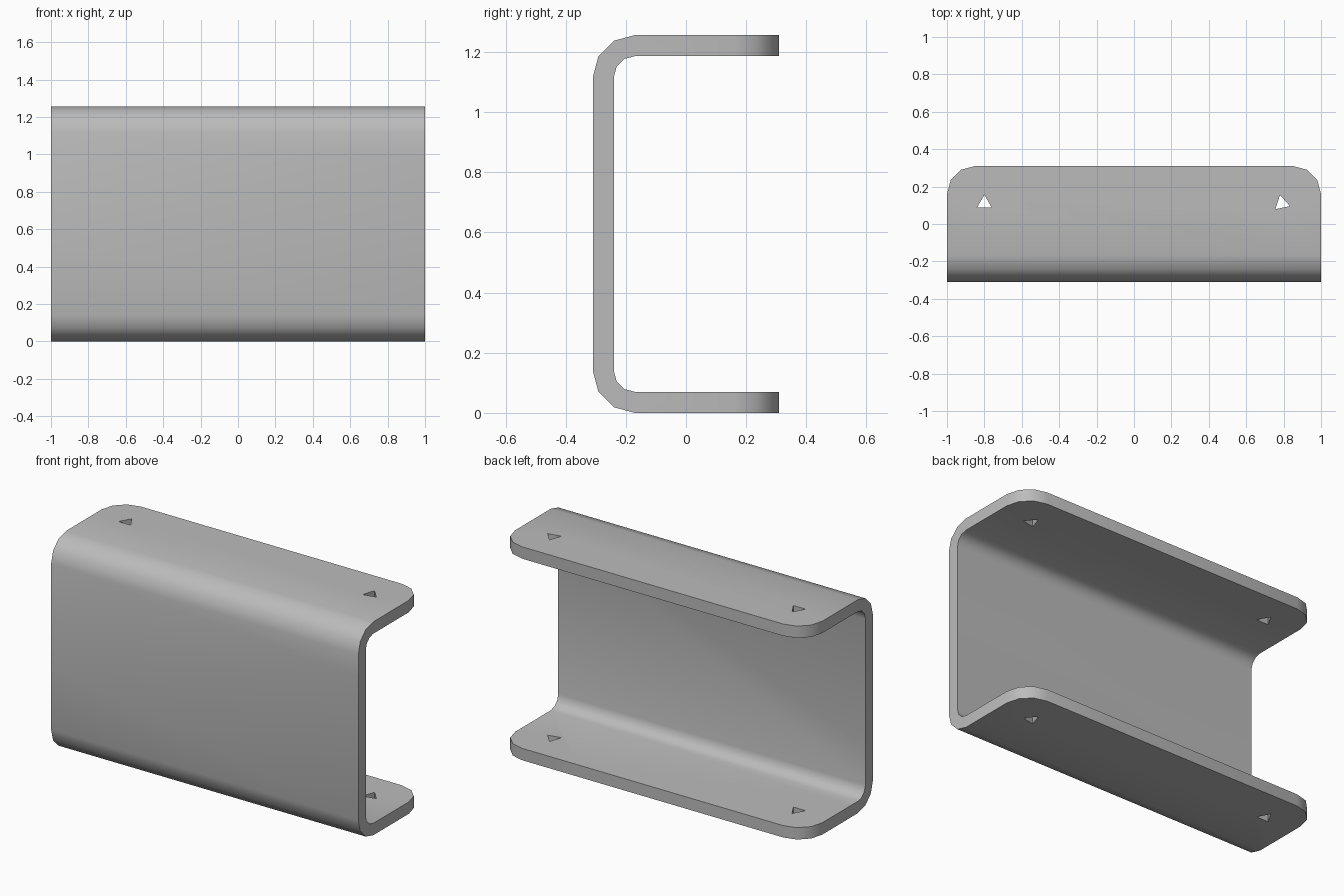
import bpy, bmesh, math
from mathutils import Vector

default = bpy.data.objects.get("Cube")
if default:
    bpy.data.objects.remove(default, do_unlink=True)

W, D, H, T = 1.0, 0.31, 1.256, 0.07   # half width, half depth, height, sheet thickness
BEND = 0.14                           # outer bend radius

grey = bpy.data.materials.new("brushed grey")
grey.use_nodes = True
grey.diffuse_color = (0.5, 0.5, 0.5, 1)
grey.node_tree.nodes["Principled BSDF"].inputs["Base Color"].default_value = (0.5, 0.5, 0.5, 1)


def arc(cx, cy, r, start, end, steps=3):
    """Points along a circular arc, angles in degrees."""
    angles = [math.radians(start + (end - start) * i / steps) for i in range(steps + 1)]
    return [(cx + r * math.cos(a), cy + r * math.sin(a)) for a in angles]


def prism(name, outline, place, sweep):
    """Extrude a 2D outline, placed in space by a function, along a vector."""
    bm = bmesh.new()
    face = bm.faces.new([bm.verts.new(place(u, v)) for u, v in outline])
    moved = bmesh.ops.extrude_face_region(bm, geom=[face])["geom"]
    bmesh.ops.translate(bm, vec=Vector(sweep),
                        verts=[g for g in moved if isinstance(g, bmesh.types.BMVert)])
    bmesh.ops.recalc_face_normals(bm, faces=bm.faces)
    mesh = bpy.data.meshes.new(name)
    bm.to_mesh(mesh)
    bm.free()
    mesh.materials.append(grey)
    obj = bpy.data.objects.new(name, mesh)
    bpy.context.collection.objects.link(obj)
    return obj


def cut(target, cutter, operation):
    """Apply a boolean, then discard the cutter."""
    cutter.hide_render = True
    mod = target.modifiers.new("cut", "BOOLEAN")
    mod.operation, mod.object, mod.solver = operation, cutter, "EXACT"
    bpy.context.view_layer.objects.active = target
    bpy.ops.object.modifier_apply(modifier=mod.name)
    bpy.data.objects.remove(cutter, do_unlink=True)


# C-shaped sheet section with rounded bends
yc = -D + BEND
inner = BEND - T
section = ([(D, H)] + arc(yc, H - BEND, BEND, 90, 180) + arc(yc, BEND, BEND, 180, 270)
           + [(D, 0), (D, T)] + arc(yc, BEND, inner, 270, 180)
           + arc(yc, H - BEND, inner, 180, 90) + [(D, H - T)])
channel = prism("channel_bracket", section, lambda y, z: (-W, y, z), (2 * W, 0, 0))

# Rounded free corners of both flanges
r = 0.15
plan = ([(-W, -1), (W, -1)] + arc(W - r, D - r, r, 0, 90)
        + arc(r - W, D - r, r, 90, 180))
cut(channel, prism("corner_trim", plan, lambda x, y: (x, y, -0.5), (0, 0, 2.5)), "INTERSECT")

# Triangular mounting holes through both flanges
for x, turn in ((-0.8, 0), (0.79, 12)):
    hole = arc(x, 0.11, 0.046, 90 + turn, 330 + turn, 2)
    cut(channel, prism("hole_cutter", hole, lambda u, v: (u, v, -0.5), (0, 0, 2.5)), "DIFFERENCE")

# Smooth bends, crisp sheet edges
bpy.ops.object.select_all(action="DESELECT")
channel.select_set(True)
bpy.context.view_layer.objects.active = channel
bpy.ops.object.shade_smooth_by_angle(angle=math.radians(40))
